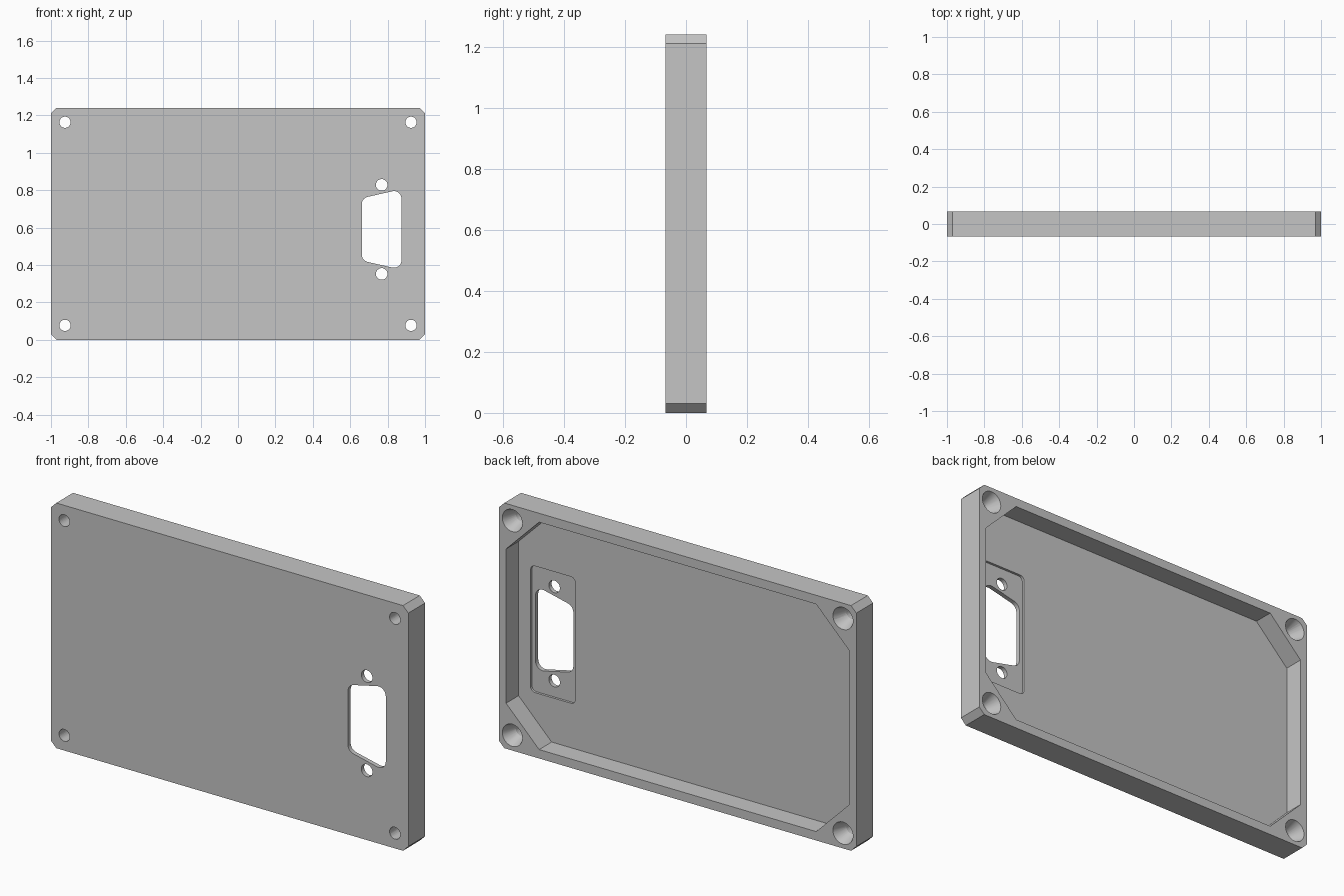
import bpy, bmesh, math
from mathutils import Vector

if "Cube" in bpy.data.objects:
    bpy.data.objects.remove(bpy.data.objects["Cube"])

WIDTH, HEIGHT, HALF = 2.0, 1.24, 0.067
MID = HEIGHT / 2
FLOOR = -0.033          # inner face of the panel
POCKET = FLOOR - 0.012  # seat of the connector flange

grey = bpy.data.materials.new("plain grey")
grey.use_nodes = True
colour = (0.56, 0.56, 0.56, 1)
grey.diffuse_color = colour
grey.node_tree.nodes["Principled BSDF"].inputs["Base Color"].default_value = colour


def circle(x, z, r, n=32):
    return [(x + r * math.cos(2 * math.pi * i / n), z + r * math.sin(2 * math.pi * i / n))
            for i in range(n)]


def chamfered(x, z, w, h, c):
    """Rectangle outline with cut corners."""
    a, b = w / 2, h / 2
    return [(x + px, z + pz) for px, pz in
            [(a - c, b), (-a + c, b), (-a, b - c), (-a, -b + c),
             (-a + c, -b), (a - c, -b), (a, -b + c), (a, b - c)]]


def rounded(corners, r, steps=8):
    """Convex counter-clockwise outline with true arcs at its corners."""
    pts = [Vector(c) for c in corners]
    out = []
    for i, p in enumerate(pts):
        u = (pts[i - 1] - p).normalized()
        v = (pts[(i + 1) % len(pts)] - p).normalized()
        half = u.angle(v) / 2
        centre = p + (u + v).normalized() * r / math.sin(half)
        start = p + u * r / math.tan(half) - centre
        a0 = math.atan2(start.y, start.x)
        sweep = math.pi - 2 * half
        for k in range(steps + 1):
            a = a0 + sweep * k / steps
            out.append((centre.x + r * math.cos(a), centre.y + r * math.sin(a)))
    return out


def loft(name, outline0, y0, y1, outline1=None):
    """Solid between two matching outlines, running along y."""
    bm = bmesh.new()
    r0 = [bm.verts.new((x, y0, z)) for x, z in outline0]
    r1 = [bm.verts.new((x, y1, z)) for x, z in outline1 or outline0]
    bm.faces.new(r0)
    bm.faces.new(r1[::-1])
    for i in range(len(r0)):
        j = (i + 1) % len(r0)
        bm.faces.new((r0[j], r0[i], r1[i], r1[j]))
    bmesh.ops.recalc_face_normals(bm, faces=bm.faces)
    mesh = bpy.data.meshes.new(name)
    bm.to_mesh(mesh)
    bm.free()
    mesh.materials.append(grey)
    obj = bpy.data.objects.new(name, mesh)
    bpy.context.collection.objects.link(obj)
    return obj


def cut(target, cutter):
    cutter.hide_render = True
    mod = target.modifiers.new("cut", 'BOOLEAN')
    mod.operation, mod.solver, mod.object = 'DIFFERENCE', 'EXACT', cutter
    bpy.context.view_layer.objects.active = target
    bpy.ops.object.modifier_apply(modifier=mod.name)
    bpy.data.objects.remove(cutter)


# Cover plate with cut corners
cover = loft("cover_plate", chamfered(0, MID, WIDTH, HEIGHT, 0.03), -HALF, HALF)

# Hollow back
cut(cover, loft("cavity", chamfered(0, MID, 1.92, 1.15, 0.185), FLOOR, 0.2))

# Shallow rounded seat for the connector flange
cx, cz = 0.768, 0.59
a, b = 0.125, 0.32
seat = rounded([(cx - a, cz - b), (cx + a, cz - b), (cx + a, cz + b), (cx - a, cz + b)], 0.025)
cut(cover, loft("flange_seat", seat, POCKET, FLOOR + 0.02))

# Tapered connector opening
a, short, tall = 0.106, 0.167, 0.215
opening = rounded([(cx - a, cz - short), (cx + a, cz - tall),
                   (cx + a, cz + tall), (cx - a, cz + short)], 0.04)
cut(cover, loft("connector_opening", opening, -0.2, 0.0))

# Connector screw holes
for side in (-1, 1):
    cut(cover, loft("connector_hole", circle(cx, cz + side * 0.238, 0.031), -0.2, 0.0))

# Corner screw holes, countersunk from the back
slope = (0.056 - 0.03) / 0.07
for sx in (-1, 1):
    for sz in (-1, 1):
        x, z = sx * 0.925, MID + sz * 0.543
        cut(cover, loft("screw_hole", circle(x, z, 0.03), -0.2, 0.2))
        y0, y1 = -0.007, HALF + 0.02
        cut(cover, loft("countersink", circle(x, z, 0.056 + slope * (y0 - HALF)), y0, y1,
                        circle(x, z, 0.056 + slope * (y1 - HALF))))

# Smooth bores, crisp edges
bpy.ops.object.select_all(action='DESELECT')
cover.select_set(True)
bpy.context.view_layer.objects.active = cover
bpy.ops.object.shade_smooth_by_angle(angle=math.radians(15))
